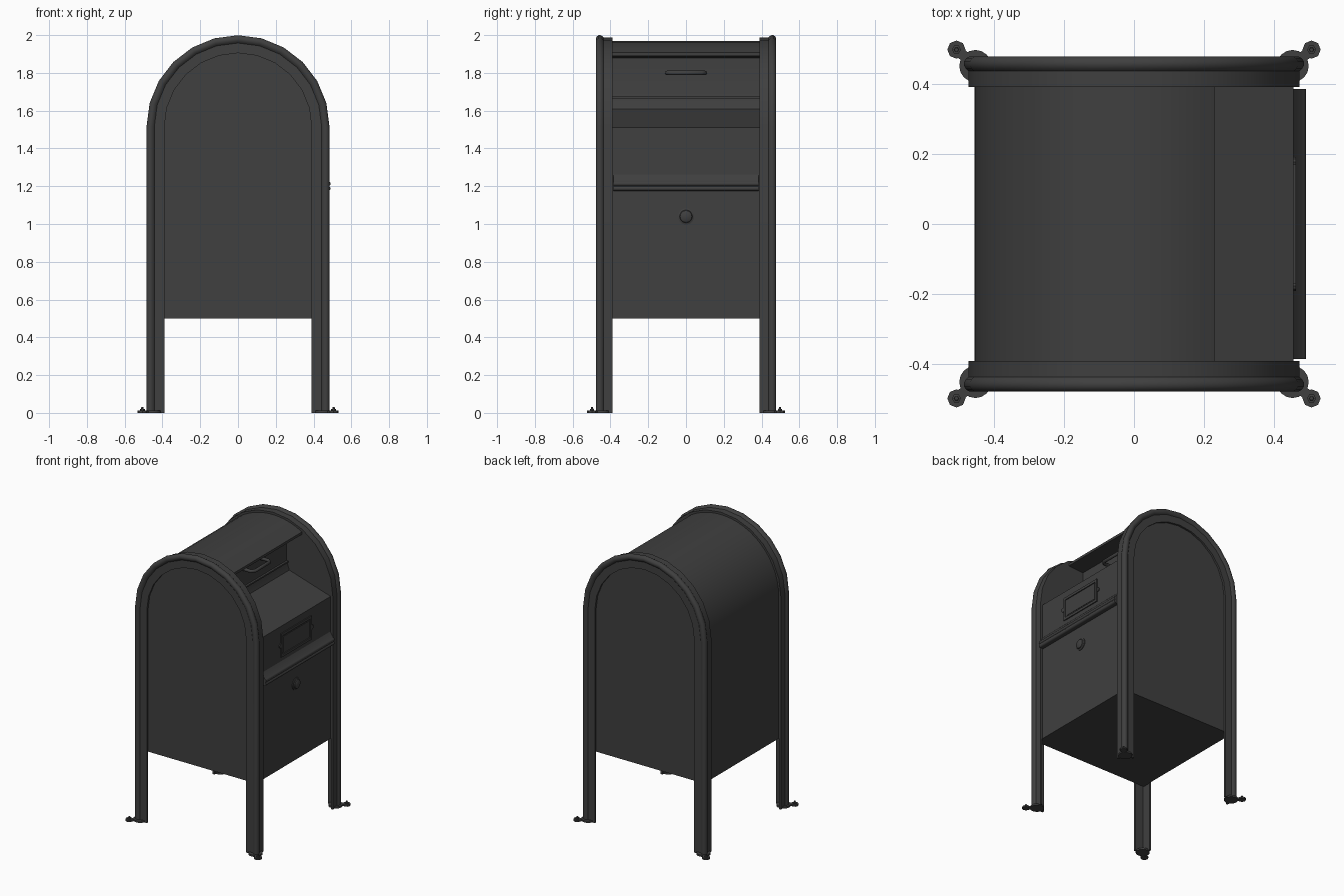
import bpy, bmesh, math
from mathutils import Matrix, Vector

cube = bpy.data.objects.get("Cube")
if cube:
    bpy.data.objects.remove(cube, do_unlink=True)

paint = bpy.data.materials.new("dark_grey_paint")
paint.use_nodes = True
GREY = (0.05, 0.05, 0.05, 1)
paint.diffuse_color = GREY
bsdf = next(n for n in paint.node_tree.nodes if n.type == 'BSDF_PRINCIPLED')
bsdf.inputs["Base Color"].default_value = GREY
bsdf.inputs["Roughness"].default_value = 0.6

SPRING = 1.515      # height where the arch starts
FACE = 0.455        # x of the collection side


def finish(bm, name, angle=32):
    bmesh.ops.recalc_face_normals(bm, faces=bm.faces)
    mesh = bpy.data.meshes.new(name)
    bm.to_mesh(mesh)
    bm.free()
    mesh.materials.append(paint)
    mesh.shade_smooth()
    mesh.set_sharp_from_angle(angle=math.radians(angle))
    obj = bpy.data.objects.new(name, mesh)
    bpy.context.collection.objects.link(obj)
    return obj


def prism(name, outline, start, direction):
    """Extrude a closed outline of 3D points along a direction."""
    bm = bmesh.new()
    face = bm.faces.new([bm.verts.new(Vector(p) + Vector(start)) for p in outline])
    new = bmesh.ops.extrude_face_region(bm, geom=[face])["geom"]
    bmesh.ops.translate(bm, vec=direction, verts=[g for g in new if isinstance(g, bmesh.types.BMVert)])
    return finish(bm, name)


def box(name, center, size):
    bm = bmesh.new()
    bmesh.ops.create_cube(bm, size=1, matrix=Matrix.Translation(center) @ Matrix.Diagonal((*size, 1)))
    return finish(bm, name)


def lathe(name, profile, matrix, sides):
    """Spin (radius, height) pairs around local z."""
    bm = bmesh.new()
    rings = [[bm.verts.new(matrix @ Vector((r * math.cos(math.tau * i / sides),
                                            r * math.sin(math.tau * i / sides), h)))
              for i in range(sides)] for r, h in profile]
    for a, b in zip(rings, rings[1:]):
        for i in range(sides):
            j = (i + 1) % sides
            bm.faces.new((a[i], a[j], b[j], b[i]))
    bm.faces.new(rings[0])
    bm.faces.new(rings[-1])
    return finish(bm, name)


def arc(radius, steps, first=0.0, last=math.pi):
    return [(radius * math.cos(first + (last - first) * i / steps),
             SPRING + radius * math.sin(first + (last - first) * i / steps))
            for i in range(steps + 1)]


# Main body: roof, recessed mail door, sloping shelf and collection side
cut = math.acos(0.23 / FACE)
profile = [(-FACE, 0.5), (FACE, 0.5), (FACE, 1.51), (0.13, 1.61), (0.11, 1.67), (0.11, 1.88), (0.23, 1.89)]
profile += arc(FACE, 18, cut, math.pi)
prism("body", [(x, 0, z) for x, z in profile], (0, -0.4, 0), (0, 0.8, 0))

# Arched end panels
for side, label in ((-1, "front"), (1, "back")):
    outline = [(-0.46, 0.5), (0.46, 0.5)] + arc(0.46, 24)
    prism(label + "_panel", [(x, 0, z) for x, z in outline],
          (0, side * 0.39, 0), (0, side * 0.057, 0))

# Angle-iron leg frames with a rounded outer bead, as (radius, depth)
bead = [(0.464 + 0.021 * math.cos(math.radians(a)), 0.457 + 0.021 * math.sin(math.radians(a)))
        for a in range(-45, 136, 30)]
section = [(0.458, 0.39), (0.472, 0.39), (0.472, 0.436)] + bead
section += [(0.443, 0.466), (0.39, 0.466), (0.39, 0.452), (0.458, 0.452)]
stations = [(0, 0.0)] + [(math.pi * i / 12, SPRING) for i in range(13)] + [(math.pi, 0.0)]
for side, label in ((-1, "front"), (1, "back")):
    bm = bmesh.new()
    rings = [[bm.verts.new((r * math.cos(a), side * d, base + r * math.sin(a)))
              for r, d in section] for a, base in stations]
    for a, b in zip(rings, rings[1:]):
        for i in range(len(section)):
            j = (i + 1) % len(section)
            bm.faces.new((a[i], a[j], b[j], b[i]))
    bm.faces.new(rings[0])
    bm.faces.new(rings[-1])
    finish(bm, label + "_leg_frame")

# Bolted feet at the four corners
for sx, xname in ((1, "left"), (-1, "right")):
    for sy, yname in ((-1, "front"), (1, "back")):
        name = f"{yname}_{xname}_foot"
        inner = Matrix.Translation((sx * 0.452, sy * 0.45, 0))
        outer = Matrix.Translation((sx * 0.506, sy * 0.497, 0))
        lathe(name + "_base", [(0.046, 0), (0.046, 0.012)], inner, 16)
        lathe(name + "_tab", [(0.026, 0), (0.026, 0.012)], outer, 8)
        lathe(name + "_bolt", [(0.013, 0.01), (0.013, 0.02), (0.007, 0.021), (0.006, 0.03)], outer, 6)
        strap = box(name + "_strap", (0, 0, 0), (0.07, 0.03, 0.011))
        strap.location = (sx * 0.478, sy * 0.473, 0.0057)
        strap.rotation_euler.z = sx * sy * math.radians(42)

# Drip ledge with two rounded lips
ledge = [(0.44, 1.265), (FACE, 1.262), (0.478, 1.228)]
for z in (1.213, 1.188):
    ledge += [(0.478 + 0.012 * math.cos(math.radians(a)), z + 0.012 * math.sin(math.radians(a)))
              for a in range(60, -61, -30)]
ledge += [(0.478, 1.176), (0.44, 1.176)]
prism("drip_ledge", [(x, 0, z) for x, z in ledge], (0, -0.385, 0), (0, 0.77, 0))

# Label holder: raised border, inset card, side tabs
for s in (-1, 1):
    box("label_border_rail", (FACE, 0, 1.375 + s * 0.075), (0.014, 0.34, 0.018))
    box("label_border_post", (FACE, s * 0.162, 1.375), (0.014, 0.016, 0.15))
    lathe("label_tab", [(0.016, -0.004), (0.016, 0.006)],
          Matrix.Translation((FACE, s * 0.176, 1.375)) @ Matrix.Rotation(math.pi / 2, 4, 'Y'), 10)
box("label_card", (FACE, 0, 1.375), (0.006, 0.29, 0.11))

# Lock on the collection door
lathe("door_lock", [(0.043, -0.004), (0.043, 0.005), (0.034, 0.008), (0.031, 0.014), (0.02, 0.019), (0.006, 0.021)],
      Matrix.Translation((FACE, 0, 1.04)) @ Matrix.Rotation(math.pi / 2, 4, 'Y'), 20)

# Mail door lip and pull handle
box("mail_door_lip", (0.117, 0, 1.669), (0.016, 0.778, 0.01))
curve = bpy.data.curves.new("mail_door_handle", 'CURVE')
curve.dimensions = '3D'
curve.bevel_depth = 0.012
curve.bevel_resolution = 2
spline = curve.splines.new('POLY')
path = [(0.105, -0.1), (0.17, -0.1), (0.19, -0.08), (0.19, 0.08), (0.17, 0.1), (0.105, 0.1)]
spline.points.add(len(path) - 1)
for point, (x, y) in zip(spline.points, path):
    point.co = (x, y, 1.8, 1)
curve.materials.append(paint)
bpy.context.collection.objects.link(bpy.data.objects.new("mail_door_handle", curve))
